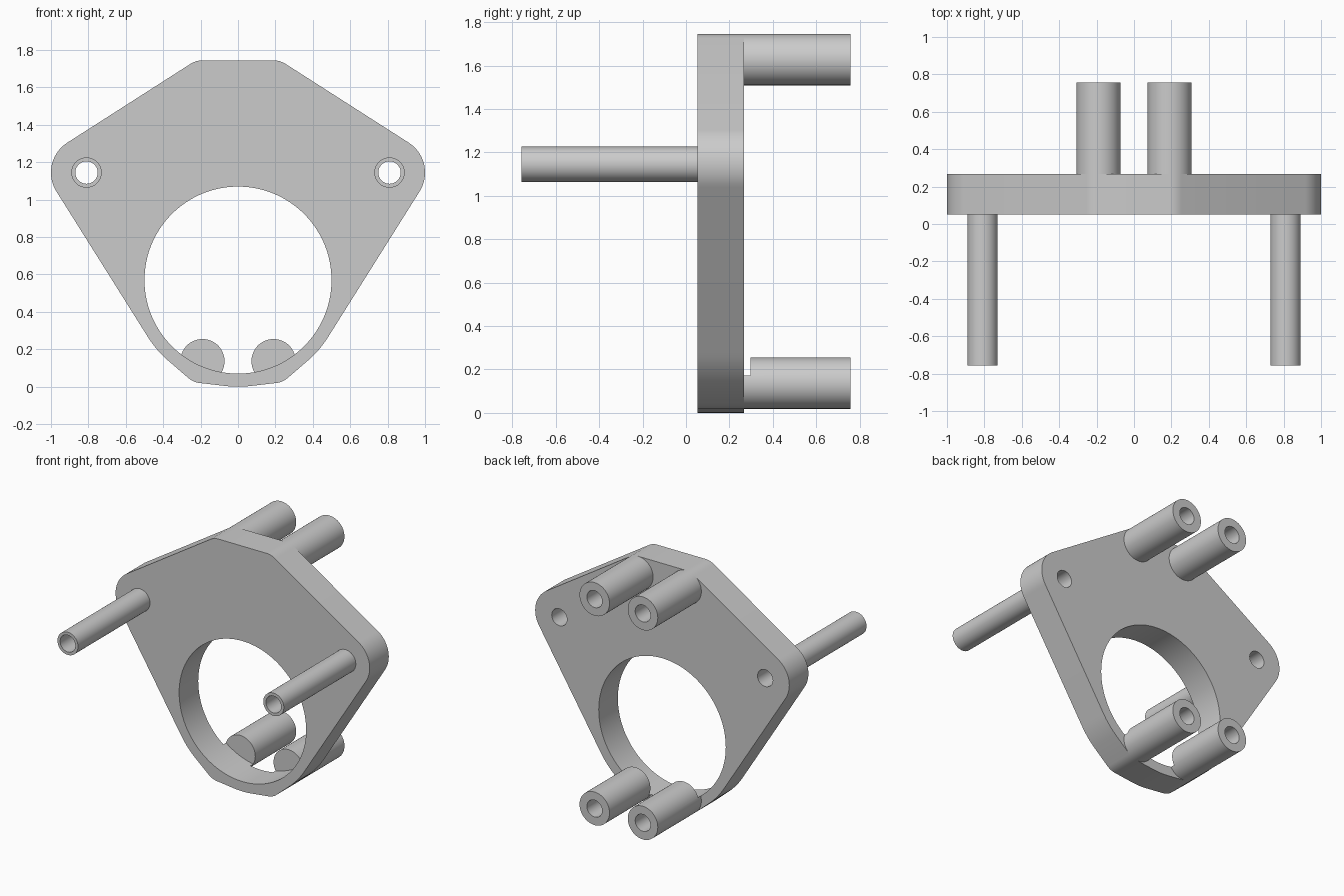
import bpy, bmesh, math
from mathutils import Vector, geometry

if "Cube" in bpy.data.objects:
    bpy.data.objects.remove(bpy.data.objects["Cube"], do_unlink=True)

# Single plain grey
grey = bpy.data.materials.new("plain_grey")
grey.use_nodes = True
colour = (0.6, 0.6, 0.6, 1)
grey.diffuse_color = colour
grey.node_tree.nodes["Principled BSDF"].inputs["Base Color"].default_value = colour

FRONT, PLATE_FRONT, PLATE_BACK, BACK = -0.757, 0.052, 0.267, 0.757


def circle(x, z, r, n=64):
    return [Vector((x + r * math.cos(2 * math.pi * i / n),
                    z + r * math.sin(2 * math.pi * i / n))) for i in range(n)]


def prism(name, outline, y0, y1):
    """Extrude an x-z outline along y."""
    bm = bmesh.new()
    face = bm.faces.new([bm.verts.new((p.x, y0, p.y)) for p in outline])
    ext = bmesh.ops.extrude_face_region(bm, geom=[face])
    moved = [v for v in ext["geom"] if isinstance(v, bmesh.types.BMVert)]
    bmesh.ops.translate(bm, verts=moved, vec=(0, y1 - y0, 0))
    bmesh.ops.recalc_face_normals(bm, faces=bm.faces)
    mesh = bpy.data.meshes.new(name)
    bm.to_mesh(mesh)
    bm.free()
    mesh.materials.append(grey)
    obj = bpy.data.objects.new(name, mesh)
    bpy.context.collection.objects.link(obj)
    return obj


def activate(obj):
    bpy.ops.object.select_all(action="DESELECT")
    obj.select_set(True)
    bpy.context.view_layer.objects.active = obj


def cut(obj, outline, y0, y1):
    """Subtract a prism from an object, then discard the cutter."""
    cutter = prism("cutter", outline, y0, y1)
    cutter.hide_render = True
    activate(obj)
    mod = obj.modifiers.new("cut", "BOOLEAN")
    mod.operation = "DIFFERENCE"
    mod.solver = "EXACT"
    mod.object = cutter
    bpy.ops.object.modifier_apply(modifier=mod.name)
    bpy.data.objects.remove(cutter, do_unlink=True)


# Main feature positions
sides = (("left", 1), ("right", -1))
EAR_X, EAR_Z, EAR_R = 0.81, 1.145, 0.19
POST_X, POST_R = 0.19, 0.118
POST_Z = {"upper": 1.627, "lower": 0.137}
RING_Z, RING_R, BORE_R = 0.57, 0.57, 0.5
HOLE_R = 0.06
bore = circle(0, RING_Z, BORE_R, 128)

# Plate: taut outline wrapped around ring, ears and posts
points = circle(0, RING_Z, RING_R, 128)
for _, s in sides:
    points += circle(s * EAR_X, EAR_Z, EAR_R)
    for z in POST_Z.values():
        points += circle(s * POST_X, z, POST_R)
hull = [points[i] for i in geometry.convex_hull_2d(points)]
plate = prism("mounting_plate", hull, PLATE_FRONT, PLATE_BACK)
cut(plate, bore, PLATE_FRONT - 0.1, PLATE_BACK + 0.1)
parts = [plate]

for side, s in sides:
    # Front tubes, open through the plate
    hole = circle(s * EAR_X, EAR_Z, HOLE_R, 48)
    cut(plate, hole, PLATE_FRONT - 0.1, PLATE_BACK + 0.1)
    tube = prism(side + "_front_tube", circle(s * EAR_X, EAR_Z, 0.081), FRONT, PLATE_FRONT)
    cut(tube, hole, FRONT - 0.1, PLATE_FRONT + 0.1)
    parts.append(tube)
    # Rear posts with blind holes
    for level, z in POST_Z.items():
        post = prism(f"{level}_{side}_rear_post", circle(s * POST_X, z, POST_R),
                     PLATE_BACK, BACK)
        cut(post, circle(s * POST_X, z, HOLE_R, 48), BACK - 0.42, BACK + 0.1)
        if level == "lower":
            # Clearance continuing the large bore
            cut(post, bore, 0, 0.297)
        parts.append(post)

for obj in parts:
    activate(obj)
    bpy.ops.object.shade_smooth_by_angle(angle=math.radians(30))
